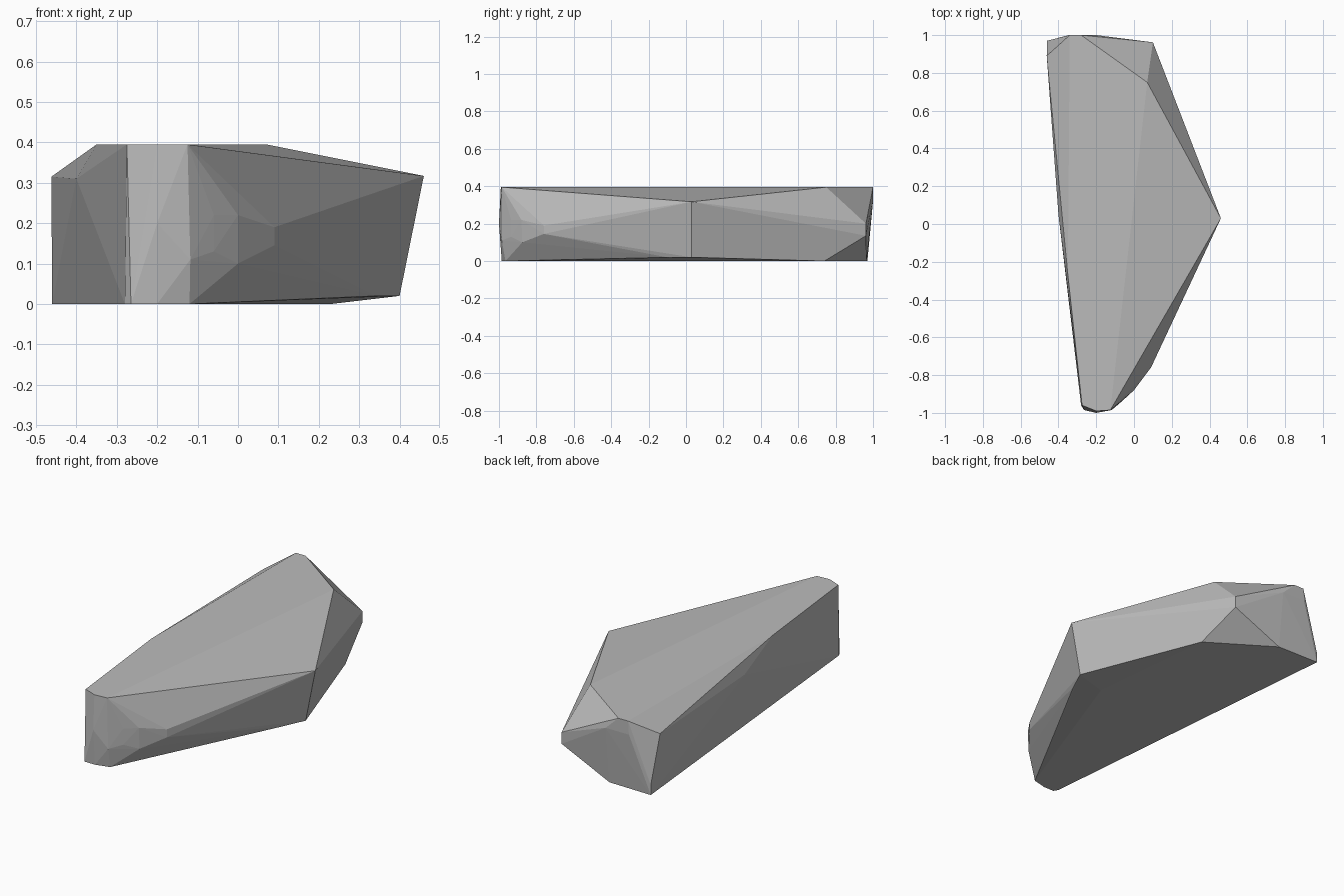
import bpy
import bmesh

cube = bpy.data.objects.get("Cube")
if cube:
    bpy.data.objects.remove(cube, do_unlink=True)

TOP = 0.395

# Flat top outline
top_rim = [(x, y, TOP) for x, y in (
    (-0.34, 1.0), (-0.28, 1.0), (0.07, 0.75), (-0.125, -0.985),
    (-0.2, -0.99), (-0.275, -0.96), (-0.35, -0.27))]

# Flat underside outline
base_rim = [(x, y, 0) for x, y in (
    (-0.46, 0.97), (-0.2, 0.965), (0.15, 0.74), (0.23, 0.0),
    (-0.12, -0.965), (-0.2, -0.985), (-0.265, -0.985), (-0.28, -0.96))]

# Pointed side ridge
side_ridge = [(0.46, 0.03, 0.317), (0.4, 0.03, 0.02), (0.34, -0.1, 0.02)]

# Chipped corners at the back
back_chips = [(0.1, 0.962, 0.2), (0.1, 0.962, 0.135), (-0.2, 1.0, 0.32),
              (-0.345, 1.0, 0.32), (-0.46, 0.97, 0.055),
              (-0.462, 0.89, 0.315), (-0.4, 0.05, 0.31)]

# Worn nose at the front
front_chips = [(-0.2, -1.0, 0.2), (-0.118, -0.985, 0.11), (-0.06, -0.935, 0.22),
               (-0.06, -0.935, 0.13), (0.0, -0.88, 0.22), (0.0, -0.875, 0.1),
               (0.09, -0.76, 0.19), (0.09, -0.76, 0.145)]

# Wrap the outlines in one faceted stone
bm = bmesh.new()
for p in top_rim + base_rim + side_ridge + back_chips + front_chips:
    bm.verts.new(p)
hull = bmesh.ops.convex_hull(bm, input=bm.verts)
loose = {g for g in hull["geom_interior"] + hull["geom_unused"]
         if isinstance(g, bmesh.types.BMVert)}
bmesh.ops.delete(bm, geom=list(loose), context="VERTS")
bmesh.ops.dissolve_limit(bm, angle_limit=0.01, verts=bm.verts, edges=bm.edges)
bmesh.ops.recalc_face_normals(bm, faces=bm.faces)

mesh = bpy.data.meshes.new("rock")
bm.to_mesh(mesh)
bm.free()
rock = bpy.data.objects.new("rock", mesh)
bpy.context.collection.objects.link(rock)

# Plain grey stone
stone = bpy.data.materials.new("stone grey")
stone.use_nodes = True
grey = (0.5, 0.5, 0.5, 1)
stone.diffuse_color = grey
stone.node_tree.nodes["Principled BSDF"].inputs["Base Color"].default_value = grey
mesh.materials.append(stone)
